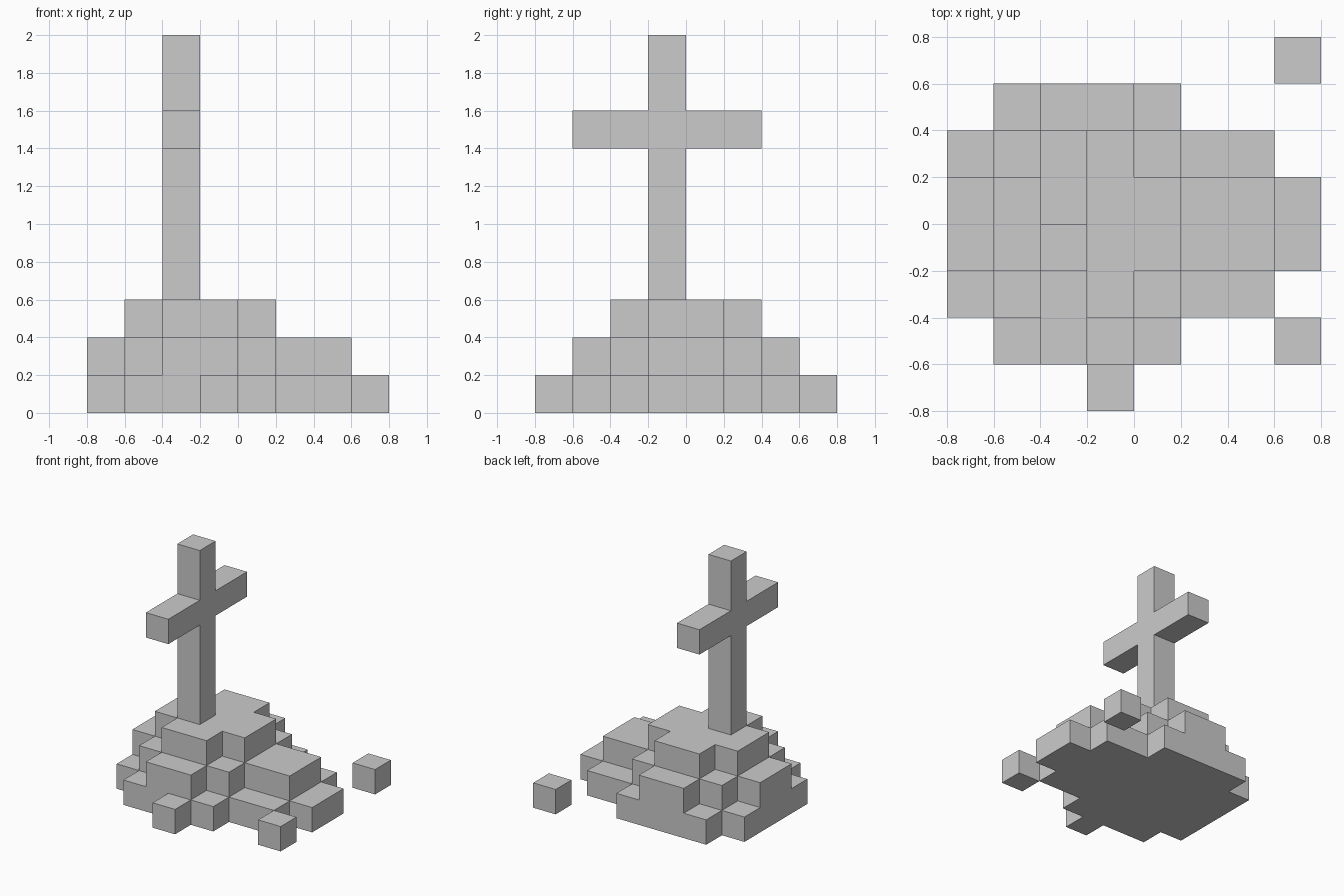
import bpy, bmesh, math

if "Cube" in bpy.data.objects:
    bpy.data.objects.remove(bpy.data.objects["Cube"])

S = 0.2  # block size


def make_object(name, bm, dissolve=True):
    bmesh.ops.remove_doubles(bm, verts=bm.verts, dist=1e-4)
    bmesh.ops.recalc_face_normals(bm, faces=bm.faces)
    if dissolve:  # merge coplanar block faces
        bmesh.ops.dissolve_limit(bm, angle_limit=math.radians(1),
                                 verts=bm.verts, edges=bm.edges)
    me = bpy.data.meshes.new(name)
    bm.to_mesh(me)
    bm.free()
    ob = bpy.data.objects.new(name, me)
    bpy.context.collection.objects.link(ob)
    return ob


def stepped_blocks(name, heights):
    """Outer shell of block columns; heights maps (i, j) to a block count."""
    bm = bmesh.new()

    def quad(*pts):
        bm.faces.new([bm.verts.new((x * S, y * S, z * S)) for x, y, z in pts])

    for (i, j), h in heights.items():
        I, J = i + 1, j + 1
        quad((i, j, h), (I, j, h), (I, J, h), (i, J, h))
        quad((i, j, 0), (i, J, 0), (I, J, 0), (I, j, 0))
        sides = {(0, -1): ((i, j), (I, j)), (1, 0): ((I, j), (I, J)),
                 (0, 1): ((I, J), (i, J)), (-1, 0): ((i, J), (i, j))}
        for (di, dj), (a, b) in sides.items():
            for k in range(heights.get((i + di, j + dj), 0), h):
                quad((*a, k), (*b, k), (*b, k + 1), (*a, k + 1))
    return make_object(name, bm)


# Stepped mound: one digit per block column, rows from back to front
rows = ["01221000",
        "12332110",
        "23333221",
        "23333221",
        "12332110",
        "01221000",
        "00010000"]
mound = {(c - 4, 2 - r): int(d)
         for r, row in enumerate(rows) for c, d in enumerate(row) if d != "0"}
stepped_blocks("mound", mound)

# Loose stones on the ground
stepped_blocks("back_stone", {(3, 3): 1})
stepped_blocks("front_stone", {(3, -3): 1})

# Cross: side profile (y, z) extruded along x
profile = [(-1, 3), (0, 3), (0, 7), (2, 7), (2, 8), (0, 8),
           (0, 10), (-1, 10), (-1, 8), (-3, 8), (-3, 7), (-1, 7)]
bm = bmesh.new()
face = bm.faces.new([bm.verts.new((-2 * S, y * S, z * S)) for y, z in profile])
ext = bmesh.ops.extrude_face_region(bm, geom=[face], use_keep_orig=True)
bmesh.ops.translate(bm, vec=(S, 0, 0),
                    verts=[v for v in ext["geom"] if isinstance(v, bmesh.types.BMVert)])
make_object("cross", bm, dissolve=False)
